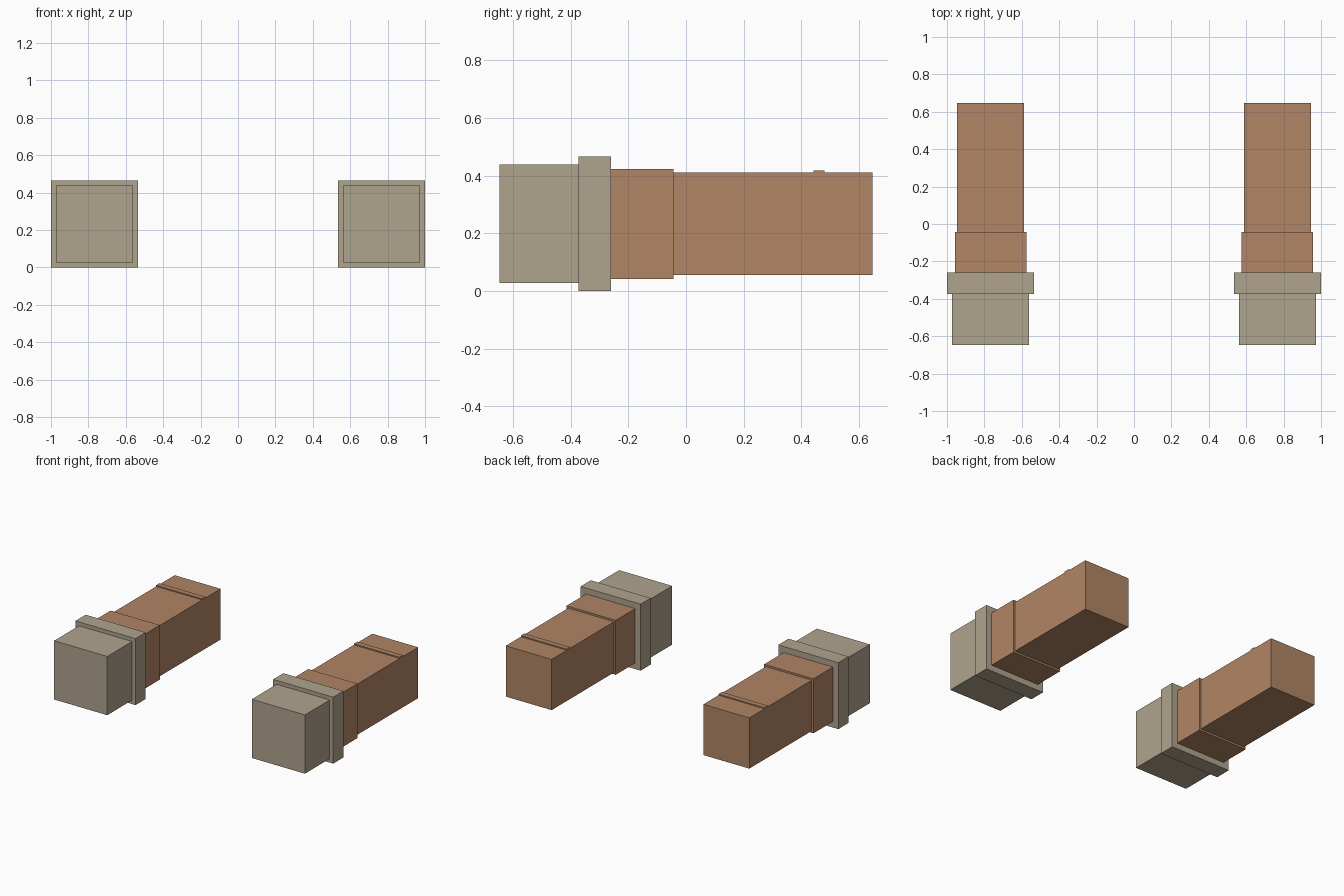
import bpy

if "Cube" in bpy.data.objects:
    bpy.data.objects.remove(bpy.data.objects["Cube"])


def material(name, rgb):
    m = bpy.data.materials.new(name)
    m.diffuse_color = (*rgb, 1.0)
    m.use_nodes = True
    m.node_tree.nodes["Principled BSDF"].inputs["Base Color"].default_value = m.diffuse_color
    return m


stone = material("grey beige", (0.43, 0.37, 0.27))
brown = material("warm brown", (0.44, 0.235, 0.13))

CX, CZ = 0.767, 0.233  # axis of each arm


def block(name, x, y0, y1, z0, z1, width, mat):
    bpy.ops.mesh.primitive_cube_add(size=1, location=(x, (y0 + y1) / 2, (z0 + z1) / 2))
    ob = bpy.context.object
    ob.name = name
    ob.scale = (width, y1 - y0, z1 - z0)
    bpy.ops.object.transform_apply(location=False, rotation=False, scale=True)
    ob.data.materials.append(mat)


# Square sections along the arm: name, front y, back y, half width, material
sections = [
    ("end_block", -0.648, -0.373, 0.206, stone),
    ("collar", -0.373, -0.260, 0.233, stone),
    ("cuff", -0.260, -0.044, 0.191, brown),
    ("arm", -0.044, 0.648, 0.178, brown),
]

for side, label in ((-1, "left"), (1, "right")):
    x = side * CX
    for name, y0, y1, h, mat in sections:
        block(f"{label}_{name}", x, y0, y1, CZ - h, CZ + h, 2 * h, mat)
    # Thin raised strip across the top near the back
    block(f"{label}_strip", x, 0.443, 0.481, CZ + 0.17, 0.419, 0.356, brown)
